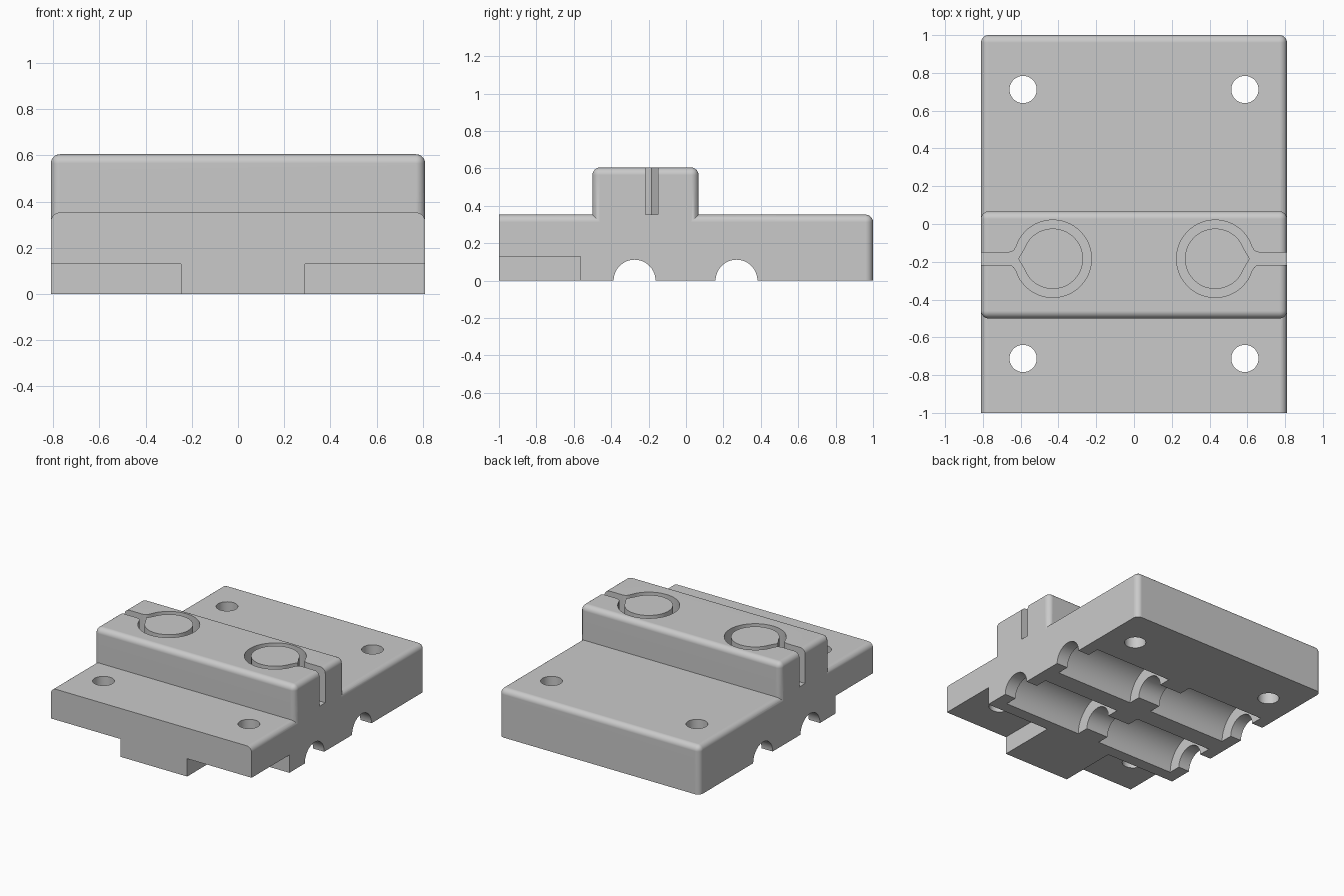
import bpy, bmesh, math
from mathutils import Matrix

default = bpy.data.objects.get("Cube")
if default:
    bpy.data.objects.remove(default, do_unlink=True)

W = 0.81          # half width
BASE_TOP = 0.353
BLOCK_TOP = 0.605
FILLET = 0.04

grey = bpy.data.materials.new("plain_grey")
grey.use_nodes = True
colour = (0.59, 0.59, 0.59, 1)
grey.diffuse_color = colour
grey.node_tree.nodes["Principled BSDF"].inputs["Base Color"].default_value = colour


def make(name, bm):
    bmesh.ops.recalc_face_normals(bm, faces=bm.faces[:])
    mesh = bpy.data.meshes.new(name)
    bm.to_mesh(mesh)
    bm.free()
    mesh.materials.append(grey)
    obj = bpy.data.objects.new(name, mesh)
    bpy.context.collection.objects.link(obj)
    return obj


def box(name, lo, hi, rounded=None):
    """Box between two corners; edges that pass the rule are filleted."""
    bm = bmesh.new()
    bmesh.ops.create_cube(bm, size=1)
    for v in bm.verts:
        v.co = [hi[i] if v.co[i] > 0 else lo[i] for i in range(3)]
    if rounded:
        edges = [e for e in bm.edges if rounded(e)]
        bmesh.ops.bevel(bm, geom=edges, offset=FILLET, segments=6,
                        profile=0.5, affect='EDGES')
    return make(name, bm)


def cylinder(name, centre, radius, length, along_x=False):
    bm = bmesh.new()
    turn = Matrix.Rotation(math.pi / 2, 4, 'Y') if along_x else Matrix()
    bmesh.ops.create_cone(bm, cap_ends=True, segments=64, radius1=radius,
                          radius2=radius, depth=length,
                          matrix=Matrix.Translation(centre) @ turn)
    return make(name, bm)


def prism(name, outline, z0, z1):
    bm = bmesh.new()
    face = bm.faces.new([bm.verts.new((x, y, z0)) for x, y in outline])
    out = bmesh.ops.extrude_face_region(bm, geom=[face])
    for v in out["geom"]:
        if isinstance(v, bmesh.types.BMVert):
            v.co.z = z1
    return make(name, bm)


def combine(target, tool, operation='DIFFERENCE'):
    mod = target.modifiers.new(tool.name, 'BOOLEAN')
    mod.operation, mod.solver, mod.object = operation, 'EXACT', tool
    bpy.context.view_layer.objects.active = target
    bpy.ops.object.modifier_apply(modifier=mod.name)
    bpy.data.objects.remove(tool, do_unlink=True)


def arc(radius, start, end, steps):
    """Points around the origin, angles in degrees."""
    angles = [math.radians(start + (end - start) * i / steps) for i in range(steps + 1)]
    return [(radius * math.cos(a), radius * math.sin(a)) for a in angles]


def base_edge(e):
    a, b = e.verts[0].co, e.verts[1].co
    mid = (a + b) / 2
    top_side = mid.z > 0.3 and abs(mid.x) > 0.5
    back = mid.y > 0.9 and mid.z > 0.1
    return top_side or back


def block_edge(e):
    return max(v.co.z for v in e.verts) > 0.5


# Plate with the raised cross block
body = box("carriage_plate", (-W, -1, 0), (W, 1, BASE_TOP), base_edge)
block = box("cross_block", (-W, -0.5, 0.25), (W, 0.067, BLOCK_TOP), block_edge)
combine(body, block, 'UNION')

# Front corner notches
for x0, x1 in ((-1, -0.247), (0.29, 1)):
    combine(body, box("notch_cutter", (x0, -1.2, -0.2), (x1, -0.565, 0.13)))

# Bolt holes
for x in (-0.587, 0.587):
    for y in (-0.712, 0.712):
        combine(body, cylinder("bolt_cutter", (x, y, 0.2), 0.072, 1))

# Rod channels with wider bearing pockets
for y in (-0.275, 0.27):
    combine(body, cylinder("rod_cutter", (0, y, 0), 0.112, 2, True))
    for x in (-0.405, 0.405):
        combine(body, cylinder("bearing_cutter", (x, y, 0), 0.203, 0.63, True))

# Belt loops: keyhole groove around a pointed peg, open to each side
CX, CY, HALF = 0.43, -0.184, 0.033
flare = [(0.195, 0.062), (0.205, 0.046), (0.217, 0.037), (0.235, HALF), (0.5, HALF)]
groove = arc(0.205, 28, 332, 60) + [(x, -y) for x, y in flare] + flare[::-1]
peg = arc(0.16, 20, 340, 60) + [(0.183, 0)]


def placed(outline, side):
    return [(side * (CX + x), CY + y) for x, y in outline]


for side in (-1, 1):
    combine(body, prism("belt_cutter", placed(groove, side), BASE_TOP, 0.8))
    combine(body, prism("belt_peg", placed(peg, side), 0.3, BLOCK_TOP), 'UNION')

# Smooth curves, crisp edges
bpy.ops.object.select_all(action='DESELECT')
body.select_set(True)
bpy.context.view_layer.objects.active = body
bpy.ops.object.shade_smooth_by_angle(angle=math.radians(30))
weighted = body.modifiers.new("weighted_normals", 'WEIGHTED_NORMAL')
weighted.keep_sharp = True
